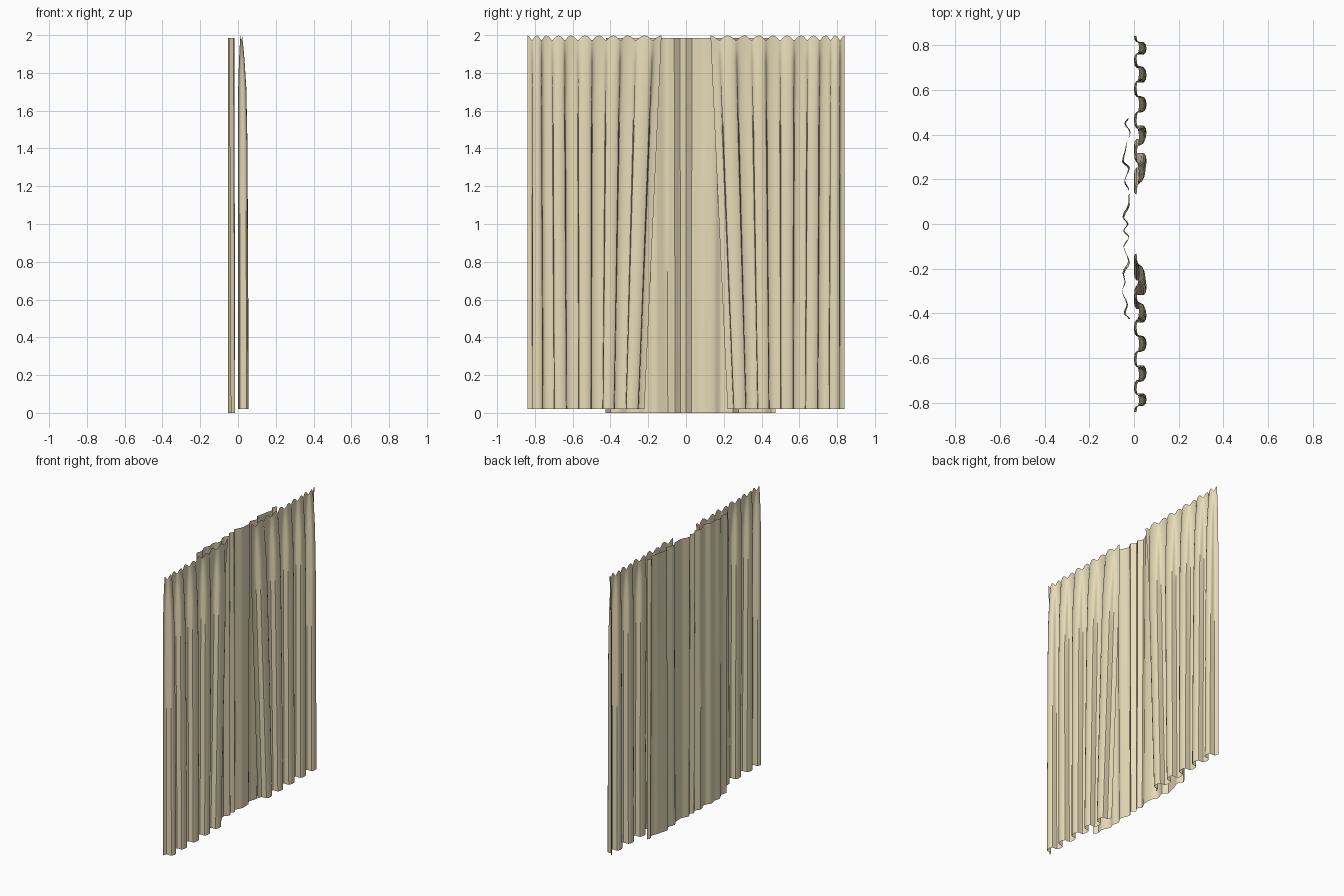
import bpy
import math

if "Cube" in bpy.data.objects:
    bpy.data.objects.remove(bpy.data.objects["Cube"])

# Linen-coloured cloth
cloth = bpy.data.materials.new("linen")
cloth.diffuse_color = (0.80, 0.71, 0.48, 1)
cloth.use_nodes = True
cloth.node_tree.nodes["Principled BSDF"].inputs["Base Color"].default_value = cloth.diffuse_color


def sheet(name, rows):
    """Skin a grid of points with quads, rows ordered bottom to top."""
    n = len(rows[0])
    verts = [p for row in rows for p in row]
    faces = [(r * n + i, r * n + i + 1, (r + 1) * n + i + 1, (r + 1) * n + i)
             for r in range(len(rows) - 1) for i in range(n - 1)]
    mesh = bpy.data.meshes.new(name)
    mesh.from_pydata(verts, [], faces)
    mesh.materials.append(cloth)
    obj = bpy.data.objects.new(name, mesh)
    bpy.context.collection.objects.link(obj)
    bpy.context.view_layer.objects.active = obj
    obj.select_set(True)
    bpy.ops.object.shade_smooth_by_angle(angle=math.radians(40))
    obj.select_set(False)
    return obj


def lerp(a, b, t):
    return a + (b - a) * t


# Fold valleys of a drape, outer edge to inner edge, at the hem and the heading
HEM = [0.84, 0.73, 0.60, 0.47, 0.35, 0.22]
HEADING = [0.84, 0.74, 0.61, 0.46, 0.31, 0.13]
# height, rear x, fold depth, fold squareness
LEVELS = [(0.02, 0.000, 0.056, 0.10), (0.45, 0.000, 0.055, 0.10),
          (0.88, 0.000, 0.053, 0.095), (1.43, 0.000, 0.050, 0.09),
          (1.72, 0.001, 0.043, 0.08), (1.86, 0.005, 0.030, 0.06),
          (1.92, 0.008, 0.022, 0.05), (1.985, 0.012, 0.010, 0.03)]
STEPS = 14


def drape(name, side):
    rows = []
    for z, rear, depth, square in LEVELS:
        t = (z - 0.02) / 1.965
        row = []
        for k in range(5 * STEPS + 1):
            f = min(k // STEPS, 4)
            u = k / STEPS - f
            a = lerp(HEM[f], HEADING[f], t)
            b = lerp(HEM[f + 1], HEADING[f + 1], t)
            y = lerp(a, b, u + square * math.sin(4 * math.pi * u))
            x = rear + depth * (0.5 - 0.5 * math.cos(2 * math.pi * u))
            # small scallops along the heading only
            dz = 0.013 * math.cos(4 * math.pi * u) if z > 1.95 else 0
            row.append((x, side * y, z + dz))
        rows.append(row if side < 0 else row[::-1])
    return sheet(name, rows)


drape("left_drape", -1)
drape("right_drape", 1)

# Loose inner panel behind the drapes: irregular shallow folds as (y, x)
FOLDS = [(-0.425, -0.02), (-0.40, -0.042), (-0.36, -0.03), (-0.30, -0.053),
         (-0.26, -0.04), (-0.22, -0.048), (-0.17, -0.022), (-0.10, -0.046),
         (-0.06, -0.022), (-0.03, -0.046), (0.0, -0.028), (0.03, -0.048),
         (0.09, -0.022), (0.15, -0.022), (0.19, -0.042), (0.25, -0.022),
         (0.28, -0.050), (0.35, -0.035), (0.41, -0.017), (0.45, -0.040),
         (0.475, -0.025)]
rows = []
for j in range(7):
    t = j / 6
    row = []
    for i in range(len(FOLDS) - 1):
        (y0, x0), (y1, x1) = FOLDS[i], FOLDS[i + 1]
        for s in range(3):
            u = s / 3
            ease = u * u * (3 - 2 * u)
            y = lerp(y0, y1, u)
            drift = 0.008 * (0.5 - t) * math.sin(14 * y + 1)
            row.append((lerp(x0, x1, ease) + drift,
                        y + 0.012 * (t - 0.5) * math.sin(9 * y) * (1 - abs(y) / 0.48),
                        1.985 * t))
    row.append((FOLDS[-1][1], FOLDS[-1][0], 1.985 * t))
    rows.append(row)
sheet("inner_panel", rows)
